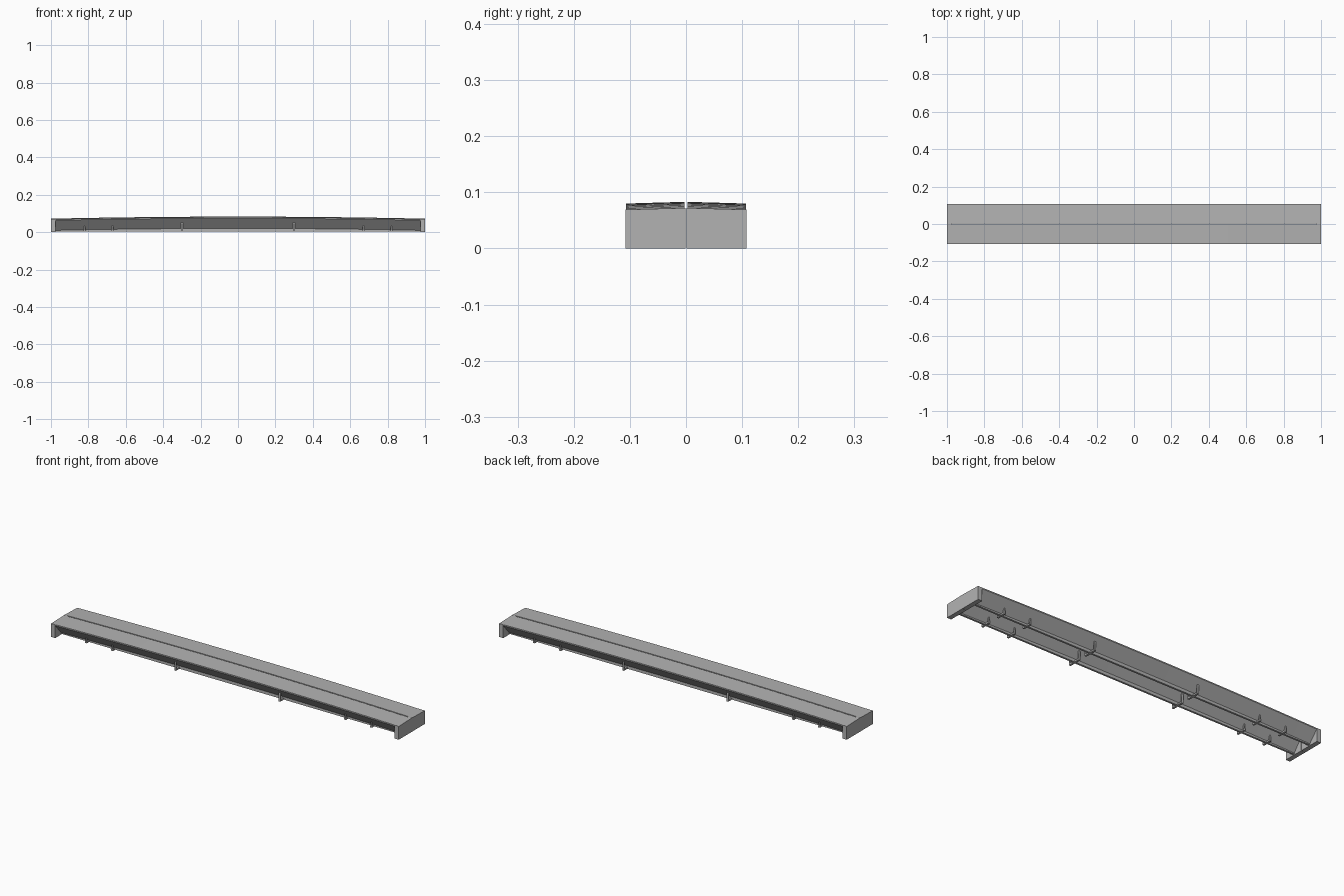
import bpy, bmesh

cube = bpy.data.objects.get("Cube")
if cube:
    bpy.data.objects.remove(cube, do_unlink=True)

GREY = (0.45, 0.45, 0.45, 1)
mat = bpy.data.materials.new("concrete grey")
mat.use_nodes = True
mat.diffuse_color = GREY
mat.node_tree.nodes["Principled BSDF"].inputs["Base Color"].default_value = GREY

KEEL_Y, KEEL_HALF, END_X, EDGE = 0.054, 0.005, 0.976, 0.006


def deck_z(x):
    return 0.083 - 0.011 * x * x


def loft(name, sections):
    """Closed solid through a list of matching point rings."""
    bm = bmesh.new()
    rings = [[bm.verts.new(p) for p in ring] for ring in sections]
    n = len(rings[0])
    for a, b in zip(rings, rings[1:]):
        for i in range(n):
            j = (i + 1) % n
            bm.faces.new((a[i], a[j], b[j], b[i]))
    bm.faces.new(rings[0])
    bm.faces.new(rings[-1])
    bmesh.ops.recalc_face_normals(bm, faces=bm.faces)
    mesh = bpy.data.meshes.new(name)
    bm.to_mesh(mesh)
    bm.free()
    mesh.materials.append(mat)
    obj = bpy.data.objects.new(name, mesh)
    bpy.context.collection.objects.link(obj)


def prism(name, x, half, profile):
    loft(name, [[(px, y, z) for y, z in profile] for px in (x - half, x + half)])


for s, side in ((1, "back"), (-1, "front")):
    # Arched girder with a triangular section tapering to a narrow keel
    rings = []
    for i in range(17):
        x = -1 + i / 8
        z = deck_z(x)
        keel_z = z - 0.063
        profile = ((0.003, z), (0.107, z - 0.003), (0.107, z - 0.003 - EDGE),
                   (KEEL_Y + KEEL_HALF, keel_z), (KEEL_Y - KEEL_HALF, keel_z),
                   (0.003, z - EDGE))
        rings.append([(x, s * y, h) for y, h in profile])
    loft(side + "_girder", rings)

    # Straight bottom rail under the arch
    y0, y1 = s * (KEEL_Y - KEEL_HALF), s * (KEEL_Y + KEEL_HALF)
    prism(side + "_bottom_rail", 0, END_X,
          ((y0, 0.004), (y1, 0.004), (y1, 0.022), (y0, 0.022)))

    for e, end in ((1, "left"), (-1, "right")):
        # End block
        prism(f"{side}_{end}_end_block", e * (1 + END_X) / 2, (1 - END_X) / 2,
              ((s * 0.0005, 0), (s * 0.108, 0), (s * 0.108, 0.069), (s * 0.0005, 0.072)))

        # Cross feet with uprights reaching the sloping underside
        for k, x in enumerate((0.30, 0.67, 0.82)):
            reach = 0.034 if k == 0 else 0.024
            name = f"{side}_{end}_foot_{k + 1}"
            c = s * KEEL_Y
            prism(name, e * x, 0.005,
                  ((c - reach, 0.004), (c + reach, 0.004), (c + reach, 0.012), (c - reach, 0.012)))
            for d in (-1, 1):
                inner, outer = c + d * (reach - 0.006), c + d * reach
                top = 0.02 + reach * 0.9
                taper = 0.005 if k == 0 else 0.002
                loft(f"{name}_upright_{'inner' if d * s < 0 else 'outer'}",
                     [[(e * x + dx, y, z) for dx, y in
                       ((-w, inner), (w, inner), (w, outer), (-w, outer))]
                      for w, z in ((0.005, 0.004), (taper, top))])
